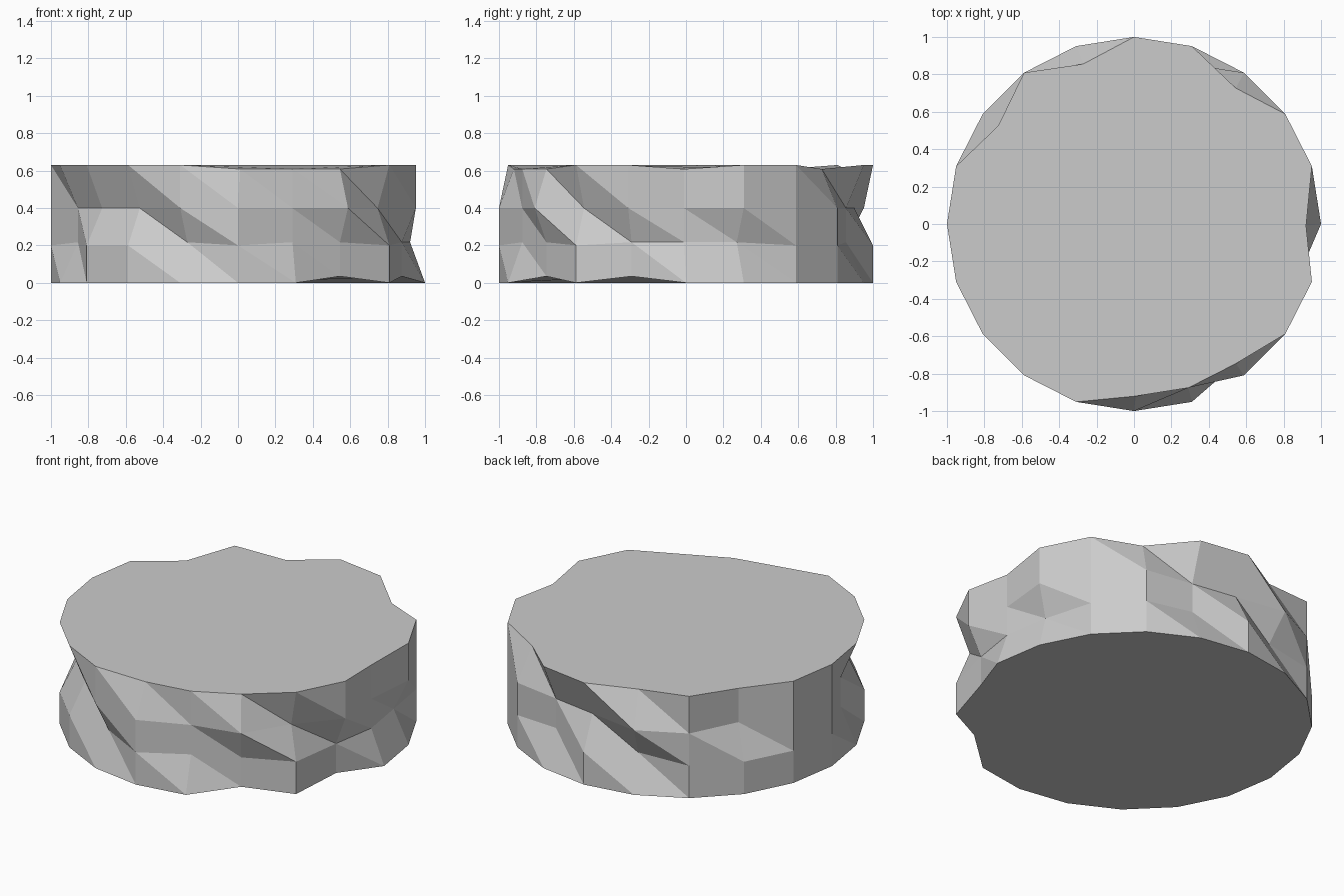
import bpy, bmesh, math

if "Cube" in bpy.data.objects:
    bpy.data.objects.remove(bpy.data.objects["Cube"])

SIDES = 20
# Rings of the chipped disc: height, and which corners are chipped inwards
RINGS = [
    (0.0, {17, 19}),
    (0.2, {0, 1, 4, 6, 11, 14, 16, 17, 19}),
    (0.4, {0, 4, 5, 8, 11, 12, 13, 16, 18}),
    (0.63, {0, 3, 6, 8, 15, 16, 17}),
]


def corner(k, z, chipped):
    a = math.tau * k / SIDES
    x, y = math.cos(a), math.sin(a)
    if chipped:
        # chipped corners shrink towards a point inside the disc
        return (0.91 * x + 0.01, 0.91 * y - 0.01, 0.91 * z + 0.035)
    return (x, y, z)


bm = bmesh.new()
rings = [[bm.verts.new(corner(k, z, k in chips)) for k in range(SIDES)]
         for z, chips in RINGS]

# Faceted side wall
for low, up in zip(rings, rings[1:]):
    for k in range(SIDES):
        n = (k + 1) % SIDES
        bm.faces.new((low[k], low[n], up[k]))
        bm.faces.new((low[n], up[n], up[k]))

# Top and bottom caps
bm.faces.new(rings[-1])
bm.faces.new(rings[0][::-1])

mesh = bpy.data.meshes.new("chipped_disc")
bm.to_mesh(mesh)
bm.free()
disc = bpy.data.objects.new("chipped_disc", mesh)
bpy.context.collection.objects.link(disc)
